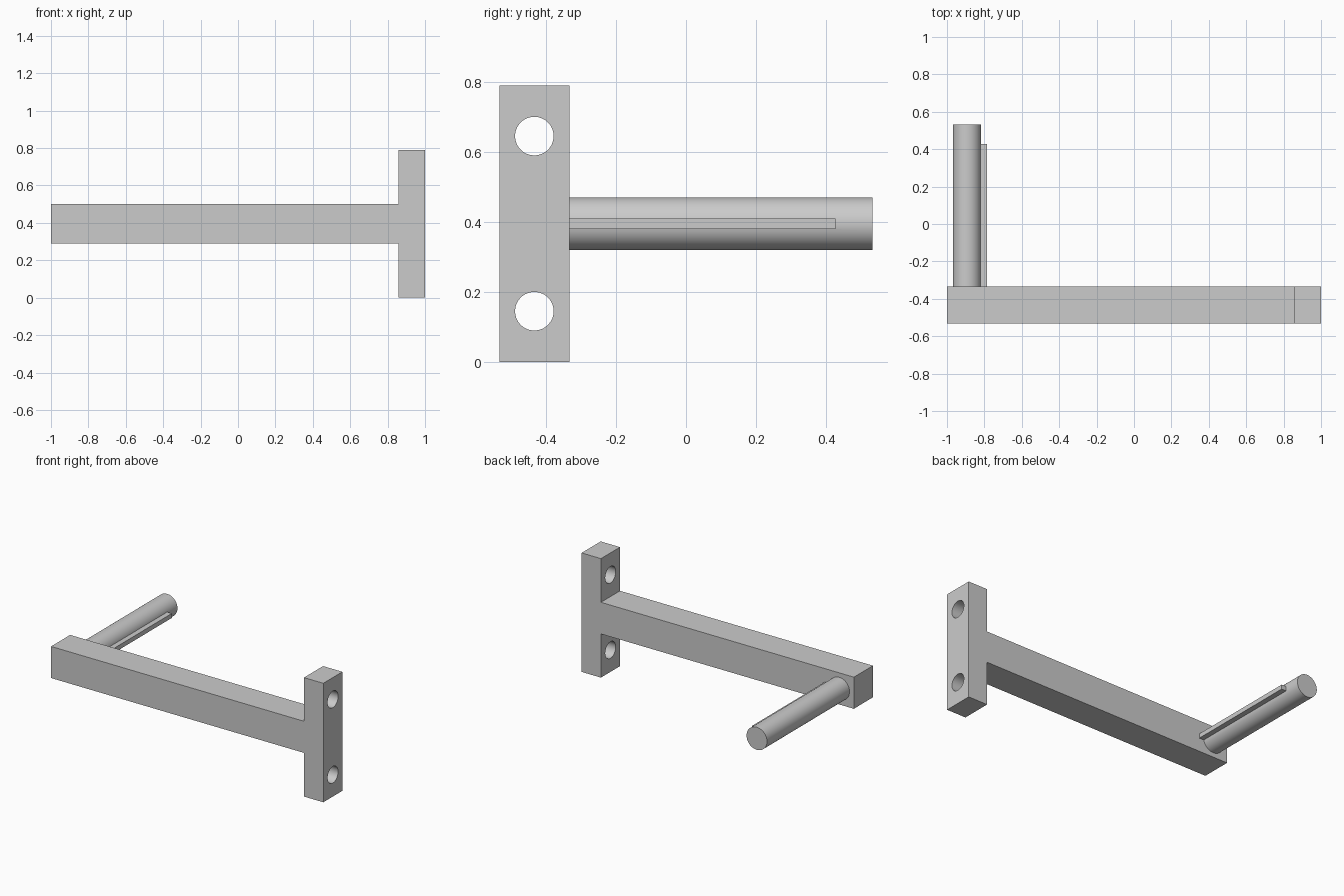
import bpy
import math

cube = bpy.data.objects.get("Cube")
if cube:
    bpy.data.objects.remove(cube, do_unlink=True)

# Single plain grey finish
grey = bpy.data.materials.new("plain_grey")
grey.use_nodes = True
COLOUR = (0.6, 0.6, 0.6, 1)
grey.diffuse_color = COLOUR
grey.node_tree.nodes["Principled BSDF"].inputs["Base Color"].default_value = COLOUR


def box(name, low, high):
    centre = [(a + b) / 2 for a, b in zip(low, high)]
    bpy.ops.mesh.primitive_cube_add(size=1, location=centre)
    ob = bpy.context.object
    ob.name = name
    ob.scale = [b - a for a, b in zip(low, high)]
    bpy.ops.object.transform_apply(location=False, rotation=False, scale=True)
    ob.data.materials.append(grey)
    return ob


def rod(name, radius, length, centre, rotation):
    bpy.ops.mesh.primitive_cylinder_add(vertices=64, radius=radius, depth=length,
                                        location=centre, rotation=rotation)
    ob = bpy.context.object
    ob.name = name
    ob.data.materials.append(grey)
    bpy.ops.object.shade_smooth_by_angle(angle=math.radians(30))
    return ob


def combine(target, other, operation):
    mod = target.modifiers.new(other.name, "BOOLEAN")
    mod.operation = operation
    mod.solver = "EXACT"
    mod.object = other
    bpy.context.view_layer.objects.active = target
    bpy.ops.object.modifier_apply(modifier=mod.name)
    bpy.data.objects.remove(other, do_unlink=True)


FRONT, BACK = -0.533, -0.333
MID_Y, MID_Z = (FRONT + BACK) / 2, 0.395

# Long arm joined to the upright mounting plate
bracket = box("bracket_arm_and_plate", (-1, FRONT, 0.29), (0.9, BACK, 0.5))
plate = box("mounting_plate", (0.858, FRONT, 0), (1, BACK, 0.79))
combine(bracket, plate, "UNION")

# Two bolt holes through the plate
for side in (-1, 1):
    hole = rod("bolt_hole_cutter", 0.055, 0.4, (0.93, MID_Y, MID_Z + side * 0.25),
               (0, math.pi / 2, 0))
    hole.hide_render = True
    combine(bracket, hole, "DIFFERENCE")
bpy.ops.object.select_all(action="DESELECT")
bracket.select_set(True)
bpy.context.view_layer.objects.active = bracket
bpy.ops.object.shade_smooth_by_angle(angle=math.radians(30))

# Round pin at the far end of the arm, with its key along the inner side
TIP = 0.533
pin = rod("round_pin", 0.075, TIP - BACK, (-0.893, (TIP + BACK) / 2, MID_Z),
          (math.pi / 2, 0, 0))
key = box("pin_key", (-0.86, BACK, MID_Z - 0.015), (-0.785, 0.427, MID_Z + 0.015))
combine(pin, key, "UNION")
